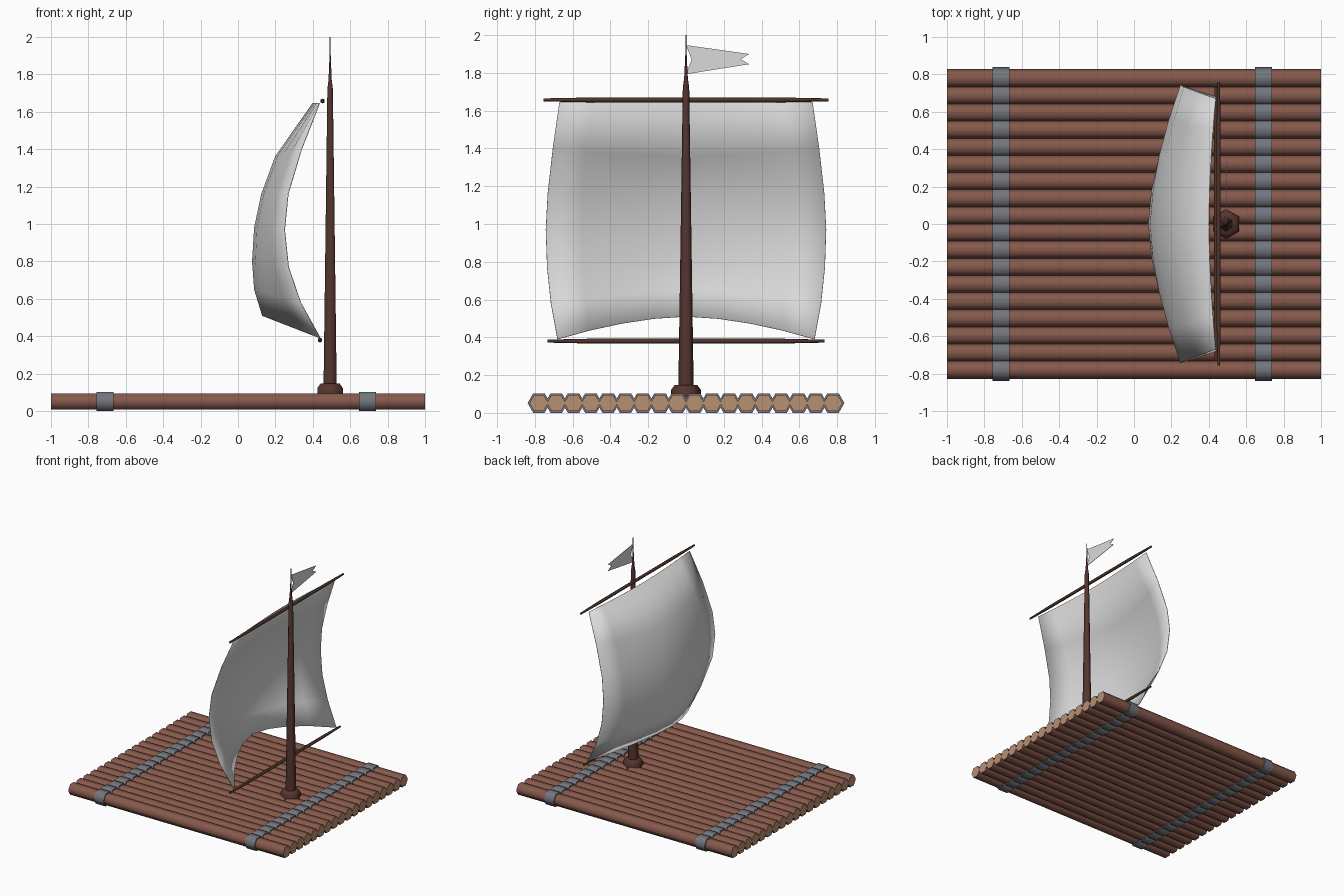
import bpy, bmesh, math
from mathutils import Vector

if "Cube" in bpy.data.objects:
    bpy.data.objects.remove(bpy.data.objects["Cube"])


def material(name, rgb):
    m = bpy.data.materials.new(name)
    m.diffuse_color = (*rgb, 1)
    m.use_nodes = True
    m.node_tree.nodes["Principled BSDF"].inputs["Base Color"].default_value = m.diffuse_color
    return m


LOG = material("log_bark", (0.24, 0.10, 0.07))
END = material("cut_wood", (0.48, 0.28, 0.17))
ROPE = material("grey_binding", (0.17, 0.18, 0.205))
MAST = material("dark_mast_wood", (0.09, 0.035, 0.028))
YARD = material("dark_yard_wood", (0.075, 0.035, 0.022))
CLOTH = material("sail_cloth", (0.70, 0.70, 0.70))


def finish(bm, name, mats, smooth=True):
    bmesh.ops.recalc_face_normals(bm, faces=bm.faces)
    me = bpy.data.meshes.new(name)
    bm.to_mesh(me)
    bm.free()
    for m in mats:
        me.materials.append(m)
    ob = bpy.data.objects.new(name, me)
    bpy.context.collection.objects.link(ob)
    if smooth:
        bpy.ops.object.select_all(action='DESELECT')
        ob.select_set(True)
        bpy.context.view_layer.objects.active = ob
        bpy.ops.object.shade_smooth_by_angle(angle=math.radians(65))
    return ob


def spindle(name, axis, origin, rings, mats, sides=6):
    """Prism along an axis; rings are (position, radius), with a corner pointing along the side axis."""
    bm = bmesh.new()
    loops = []
    for pos, r in rings:
        loop = []
        for i in range(sides):
            a = 2 * math.pi * i / sides
            c, s = r * math.cos(a), r * math.sin(a)
            p = {'X': (pos, c, s), 'Y': (s, pos, c), 'Z': (s, c, pos)}[axis]
            loop.append(bm.verts.new(Vector(origin) + Vector(p)))
        loops.append(loop)
    for a, b in zip(loops, loops[1:]):
        for i in range(sides):
            j = (i + 1) % sides
            bm.faces.new((a[i], a[j], b[j], b[i]))
    for loop in (loops[0], loops[-1]):
        bm.faces.new(loop).material_index = len(mats) - 1
    return finish(bm, name, mats)


# Deck: hexagonal logs, each wrapped by two bindings
COUNT, STEP, ZC = 18, 0.0916, 0.052
for n in range(COUNT):
    y = (n - (COUNT - 1) / 2) * STEP
    spindle(f"log_{n + 1}", 'X', (0, y, ZC), [(-1, 0.05), (1, 0.05)], [LOG, END])
    for side, x0, x1 in (("left", -0.757, -0.666), ("right", 0.647, 0.738)):
        spindle(f"binding_{side}_{n + 1}", 'X', (0, y, ZC),
                [(x0, 0.06), (x1, 0.06)], [ROPE])

# Mast with foot and thin tip
MX = 0.492
spindle("mast_foot", 'Z', (MX, 0, 0),
        [(0.07, 0.079), (0.122, 0.079), (0.147, 0.06)], [MAST])
spindle("mast", 'Z', (MX, 0, 0),
        [(0.1, 0.041), (1.72, 0.017), (1.77, 0.010), (1.89, 0.004), (2.0, 0.003)], [MAST])

# Yards, slimmer at the ends
for name, x, z, h in (("upper_yard", 0.452, 1.657, 0.755), ("lower_yard", 0.438, 0.38, 0.733)):
    spindle(name, 'Y', (x, 0, z),
            [(-h, 0.008), (-0.5, 0.013), (0.5, 0.013), (h, 0.008)], [YARD])

# Billowing sail: rows of (centre x, centre z, edge x, edge z, half width)
ROWS = [(0.40, 1.645, 0.436, 1.645, 0.67), (0.20, 1.36, 0.34, 1.40, 0.705),
        (0.126, 1.16, 0.268, 1.16, 0.732), (0.088, 0.98, 0.249, 0.97, 0.742),
        (0.077, 0.80, 0.27, 0.77, 0.735), (0.088, 0.65, 0.335, 0.58, 0.715),
        (0.131, 0.51, 0.44, 0.39, 0.68)]
COLS = 8
bm = bmesh.new()
grid = []
for cx, cz, ex, ez, w in ROWS:
    row = []
    for c in range(COLS + 1):
        u = 2 * c / COLS - 1
        t = abs(u) ** 1.7
        row.append(bm.verts.new((cx + (ex - cx) * t, u * w, cz + (ez - cz) * t)))
    grid.append(row)
for a, b in zip(grid, grid[1:]):
    for c in range(COLS):
        bm.faces.new((a[c], a[c + 1], b[c + 1], b[c]))
sail = finish(bm, "sail", [CLOTH])
mod = sail.modifiers.new("thickness", 'SOLIDIFY')
mod.thickness, mod.offset = 0.004, 0

# Swallow-tailed pennant
bm = bmesh.new()
v = [bm.verts.new((MX, y, z)) for y, z in
     ((0.0, 1.947), (0.335, 1.90), (0.29, 1.873), (0.335, 1.846), (0.0, 1.793), (0.03, 1.87))]
bm.faces.new((v[0], v[1], v[2], v[5]))
bm.faces.new((v[5], v[2], v[3], v[4]))
flag = finish(bm, "pennant", [CLOTH], smooth=False)
mod = flag.modifiers.new("thickness", 'SOLIDIFY')
mod.thickness, mod.offset = 0.003, 0
